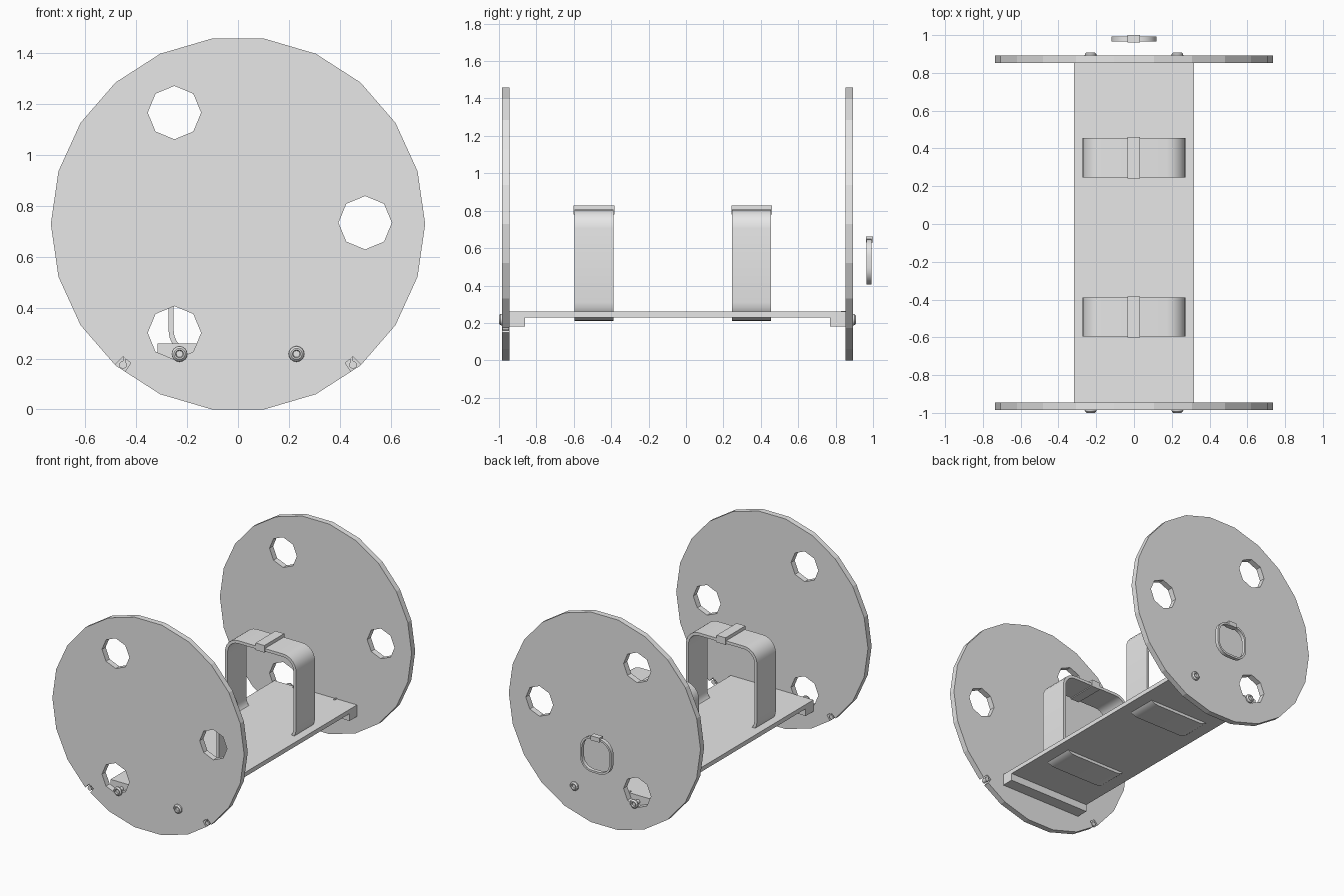
import bpy, bmesh, math
from mathutils import Vector

if "Cube" in bpy.data.objects:
    bpy.data.objects.remove(bpy.data.objects["Cube"])

grey = bpy.data.materials.new("plain_grey")
grey.use_nodes = True
grey.diffuse_color = (0.8, 0.8, 0.8, 1)
grey.node_tree.nodes["Principled BSDF"].inputs["Base Color"].default_value = (0.8, 0.8, 0.8, 1)


def loft(name, rings, closed=False, smooth=False):
    """Join equal-length point rings with quads; cap the ends or close the loop."""
    bm = bmesh.new()
    loops = [[bm.verts.new(p) for p in ring] for ring in rings]
    pairs = list(zip(loops, loops[1:]))
    if closed:
        pairs.append((loops[-1], loops[0]))
    else:
        bm.faces.new(loops[0])
        bm.faces.new(loops[-1])
    n = len(loops[0])
    for a, b in pairs:
        for i in range(n):
            j = (i + 1) % n
            bm.faces.new((a[i], a[j], b[j], b[i]))
    bmesh.ops.recalc_face_normals(bm, faces=bm.faces[:])
    mesh = bpy.data.meshes.new(name)
    bm.to_mesh(mesh)
    bm.free()
    mesh.materials.append(grey)
    obj = bpy.data.objects.new(name, mesh)
    bpy.context.collection.objects.link(obj)
    if smooth:
        bpy.ops.object.select_all(action='DESELECT')
        obj.select_set(True)
        bpy.context.view_layer.objects.active = obj
        bpy.ops.object.shade_smooth_by_angle(angle=math.radians(35))
    return obj


def prism(name, pts, y0, y1):
    return loft(name, [[(x, y, z) for x, z in pts] for y in (y0, y1)])


def box(name, x0, x1, y0, y1, z0, z1):
    return prism(name, [(x0, z0), (x1, z0), (x1, z1), (x0, z1)], y0, y1)


def polygon(cx, cz, r, n):
    return [(cx + r * math.cos(math.tau * i / n), cz + r * math.sin(math.tau * i / n))
            for i in range(n)]


def rounded(half_w, z0, z1, r, steps=6):
    """Rounded rectangle outline in x and z."""
    pts = []
    corners = [(half_w - r, z1 - r), (r - half_w, z1 - r),
               (r - half_w, z0 + r), (half_w - r, z0 + r)]
    for k, (cx, cz) in enumerate(corners):
        for i in range(steps + 1):
            a = math.pi / 2 * (k + i / steps)
            pts.append((cx + r * math.cos(a), cz + r * math.sin(a)))
    return pts


def band(name, half_w, z0, z1, r, t, y0, y1):
    """Rounded closed strap of thickness t."""
    outer = rounded(half_w, z0, z1, r)
    inner = rounded(half_w - t, z0 + t, z1 - t, r - t)
    rings = [[(x, y, z) for x, z in pts]
             for pts, y in ((outer, y0), (outer, y1), (inner, y1), (inner, y0))]
    return loft(name, rings, closed=True, smooth=True)


def lathe(name, profile, x, y, z, direction, n=16):
    rings = [[(px, y + direction * d, pz) for px, pz in polygon(x, z, r, n)]
             for r, d in profile]
    return loft(name, rings, smooth=True)


def cut(target, cutter):
    cutter.hide_render = True
    mod = target.modifiers.new("cut", 'BOOLEAN')
    mod.operation = 'DIFFERENCE'
    mod.solver = 'EXACT'
    mod.object = cutter
    bpy.context.view_layer.objects.active = target
    bpy.ops.object.modifier_apply(modifier="cut")
    bpy.data.objects.remove(cutter)


# End discs with three octagonal holes each
CZ, R = 0.729, 0.736
discs = {}
for name, y0, y1 in (("front_disc", -0.984, -0.944), ("back_disc", 0.852, 0.892)):
    disc = prism(name, polygon(0, CZ, R, 22), y0, y1)
    for k in range(3):
        a = math.tau * k / 3
        hole = polygon(0.5 * math.cos(a), CZ + 0.005 + 0.5 * math.sin(a), 0.105, 8)
        cut(disc, prism("hole_cutter", hole, y0 - 0.1, y1 + 0.1))
    discs[name] = disc

# Rim notches in the front disc, each holding a small pin
for side, label in ((-1, "right"), (1, "left")):
    out = Vector((side * 0.63, -0.77)).normalized()
    across = Vector((-out.y, out.x))
    centre = Vector((0, CZ))
    pts = [centre + out * d + across * w
           for d, w in ((0.69, -0.02), (0.8, -0.03), (0.8, 0.03), (0.69, 0.02))]
    cut(discs["front_disc"], prism("notch_cutter", pts, -1.1, -0.9))
    lathe(label + "_rim_pin", [(0.015, 0), (0.015, 0.036)], side * 0.452, -0.982, 0.175, 1, 12)
    box(label + "_rim_pin_tip", side * 0.448 - 0.005, side * 0.448 + 0.005,
        -0.985, -0.946, 0.185, 0.205)

# Base plate with a block under each end
box("base_plate", -0.317, 0.317, -0.944, 0.852, 0.23, 0.26)
box("front_end_block", -0.317, 0.317, -0.944, -0.86, 0.18, 0.23)
box("back_end_block", -0.317, 0.317, 0.77, 0.852, 0.18, 0.23)
for side, label in ((-1, "right"), (1, "left")):
    box(label + "_plate_tab", side * 0.157 - 0.005, side * 0.157 + 0.005,
        0.83, 0.853, 0.255, 0.265)

# Straps looped through the plate, with buckles on top
for label, yc in (("front", -0.4925), ("back", 0.351)):
    band(label + "_strap", 0.273, 0.21, 0.806, 0.1, 0.02, yc - 0.104, yc + 0.104)
    box(label + "_buckle", -0.035, 0.033, yc - 0.109, yc + 0.109, 0.78, 0.829)

# Socket-head bolts through both discs
HEAD = [(0.014, -0.08), (0.014, 0), (0.031, 0), (0.03, 0.008), (0.022, 0.016),
        (0.016, 0.016), (0.013, 0.007)]
for x, side in ((-0.23, "right"), (0.23, "left")):
    lathe("front_" + side + "_bolt", HEAD, x, -0.984, 0.218, -1)
    lathe("back_" + side + "_bolt", HEAD, x, 0.892, 0.218, 1)

# Small loop and clasp behind the back disc
band("small_loop", 0.12, 0.405, 0.648, 0.09, 0.014, 0.966, 0.992)
box("small_clasp", -0.035, 0.033, 0.962, 1.0, 0.63, 0.661)
